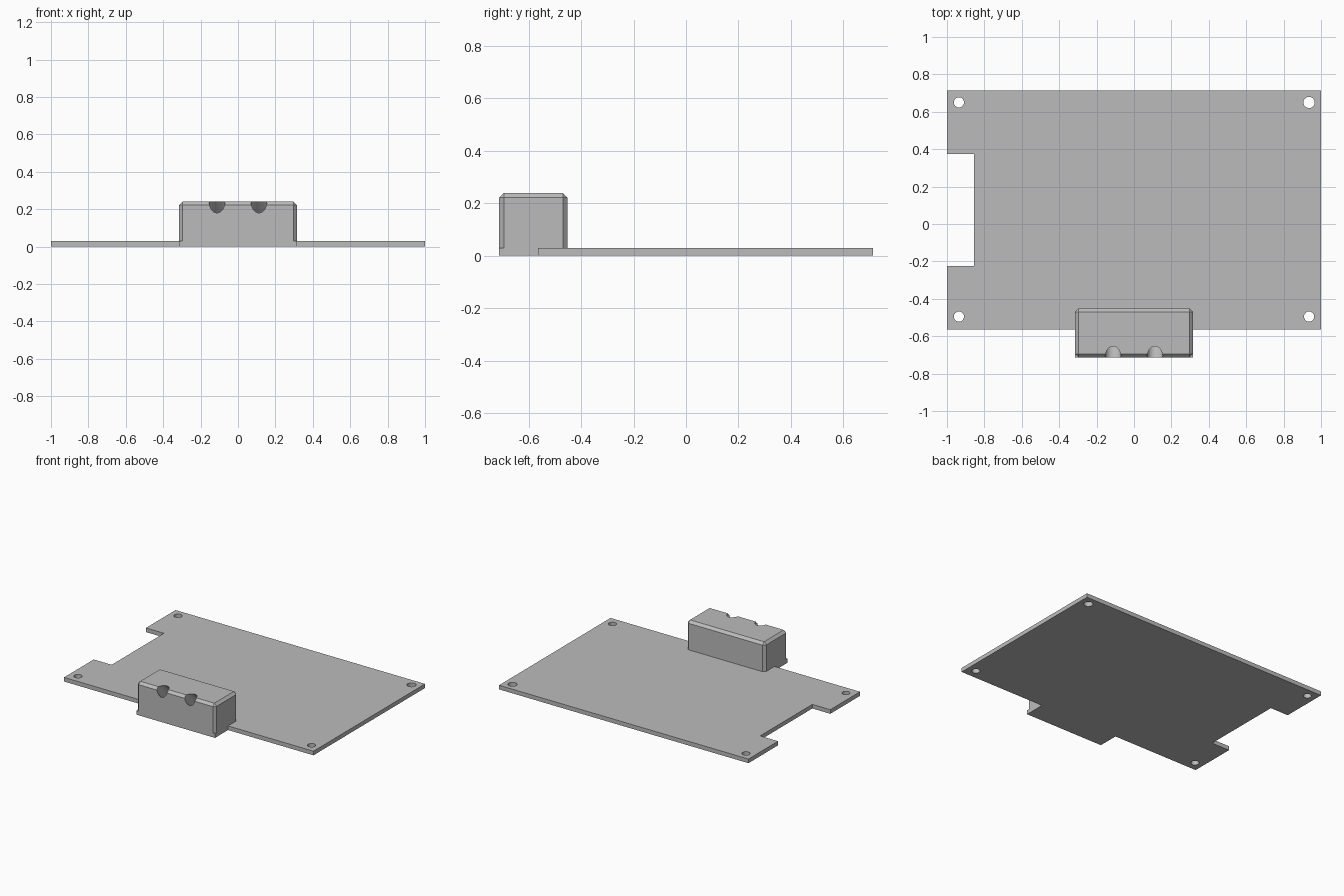
import bpy, bmesh
from math import radians
from mathutils import Matrix, Vector

cube = bpy.data.objects.get("Cube")
if cube:
    bpy.data.objects.remove(cube, do_unlink=True)

grey = bpy.data.materials.new("plain grey")
grey.use_nodes = True
grey.diffuse_color = (0.5, 0.5, 0.5, 1)
grey.node_tree.nodes["Principled BSDF"].inputs["Base Color"].default_value = (0.5, 0.5, 0.5, 1)

THICK = 0.03             # board thickness
FRONT, BACK = -0.713, 0.713
HALF = 0.315             # half width of housing
BEVEL = 0.018
TOP = 0.24


def add_object(name, bm):
    bmesh.ops.recalc_face_normals(bm, faces=bm.faces)
    mesh = bpy.data.meshes.new(name)
    bm.to_mesh(mesh)
    bm.free()
    mesh.materials.append(grey)
    obj = bpy.data.objects.new(name, mesh)
    bpy.context.collection.objects.link(obj)
    return obj


def prism(outline, z0, z1):
    bm = bmesh.new()
    face = bm.faces.new([bm.verts.new((x, y, z0)) for x, y in outline])
    grown = bmesh.ops.extrude_face_region(bm, geom=[face])["geom"]
    verts = [g for g in grown if isinstance(g, bmesh.types.BMVert)]
    bmesh.ops.translate(bm, verts=verts, vec=(0, 0, z1 - z0))
    return bm


def drill(obj, centre, radius, depth, tilt=0):
    """Cut a round hole, reaching half the depth either side of the centre."""
    bm = bmesh.new()
    matrix = Matrix.Translation(centre) @ Matrix.Rotation(radians(tilt), 4, 'X')
    bmesh.ops.create_cone(bm, cap_ends=True, segments=40, radius1=radius,
                          radius2=radius, depth=depth, matrix=matrix)
    cutter = add_object("hole_cutter", bm)
    cutter.hide_render = True
    mod = obj.modifiers.new("hole", 'BOOLEAN')
    mod.operation = 'DIFFERENCE'
    mod.solver = 'EXACT'
    mod.object = cutter
    bpy.ops.object.select_all(action='DESELECT')
    obj.select_set(True)
    bpy.context.view_layer.objects.active = obj
    bpy.ops.object.modifier_apply(modifier=mod.name)
    bpy.data.objects.remove(cutter, do_unlink=True)


def smooth(obj):
    bpy.ops.object.select_all(action='DESELECT')
    obj.select_set(True)
    bpy.context.view_layer.objects.active = obj
    bpy.ops.object.shade_smooth_by_angle(angle=radians(30))


# Board with side notch and front tab
edge = -0.564
outline = [(-1, edge), (-HALF, edge), (-HALF, FRONT), (HALF, FRONT), (HALF, edge),
           (1, edge), (1, BACK), (-1, BACK),
           (-1, 0.374), (-0.856, 0.374), (-0.856, -0.224), (-1, -0.224)]
board = add_object("board", prism(outline, 0, THICK))

# Corner mounting holes
for x in (-0.936, 0.936):
    for y in (-0.495, 0.65):
        radius = 0.03 if x > 0 and y > 0 else 0.027
        drill(board, (x, y, THICK / 2), radius, 0.2)
smooth(board)

# Housing with chamfered upright and top edges
rear = -0.452
bm = prism([(-HALF, FRONT), (HALF, FRONT), (HALF, rear), (-HALF, rear)], THICK, TOP)
edges = [e for e in bm.edges if max(v.co.z for v in e.verts) > THICK + 0.01]
bmesh.ops.bevel(bm, geom=edges, offset=BEVEL, segments=1, affect='EDGES', profile=0.5)
housing = add_object("housing", bm)

# Slanted round openings through the top front edge
for x in (-0.112, 0.112):
    drill(housing, Vector((x, FRONT, TOP)), 0.042, 0.4, tilt=45)
smooth(housing)
